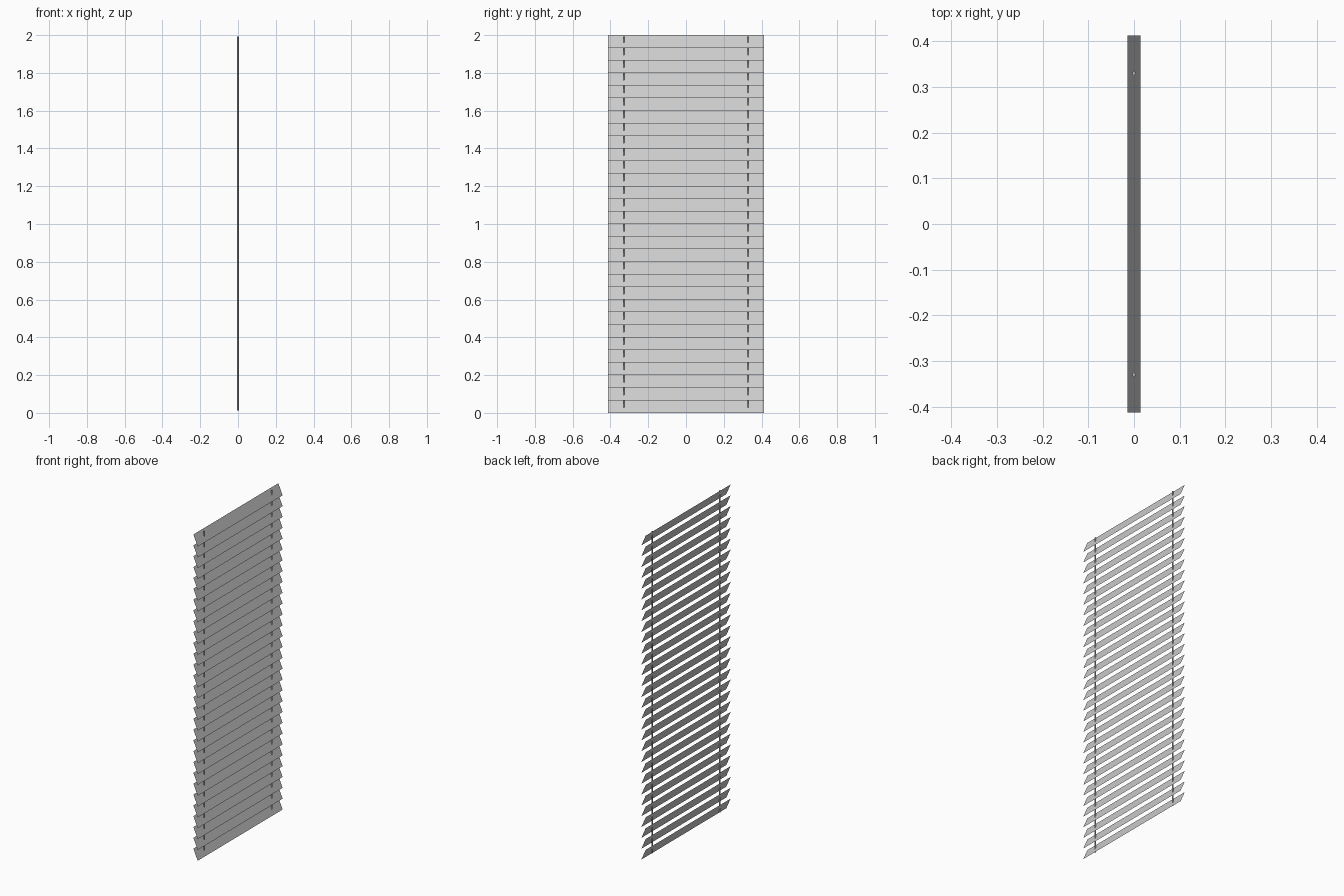
import bpy, bmesh

if "Cube" in bpy.data.objects:
    bpy.data.objects.remove(bpy.data.objects["Cube"])

N = 30            # number of slats
H = 0.067         # vertical rise of one tilted slat
PITCH = (2.0 - H) / (N - 1)
HALF_X, HALF_Y = 0.0145, 0.413


def slat(i):
    # single-sheet tilted slat, lower edge towards +x
    z = i * PITCH
    bm = bmesh.new()
    pts = [(HALF_X, -HALF_Y, z), (HALF_X, HALF_Y, z),
           (-HALF_X, HALF_Y, z + H), (-HALF_X, -HALF_Y, z + H)]
    bm.faces.new([bm.verts.new(p) for p in pts])
    me = bpy.data.meshes.new("slat")
    bm.to_mesh(me)
    bm.free()
    ob = bpy.data.objects.new(f"slat_{i + 1:02d}", me)
    bpy.context.collection.objects.link(ob)


for i in range(N):
    slat(i)

# two vertical lift cords threaded through the slats
Z0, Z1 = 0.012, 1.992
for side, y in (("front", -0.33), ("back", 0.33)):
    bpy.ops.mesh.primitive_cylinder_add(vertices=8, radius=0.004, depth=Z1 - Z0,
                                        location=(0, y, (Z0 + Z1) / 2))
    bpy.context.object.name = f"{side}_cord"
    bpy.ops.object.shade_smooth_by_angle()
